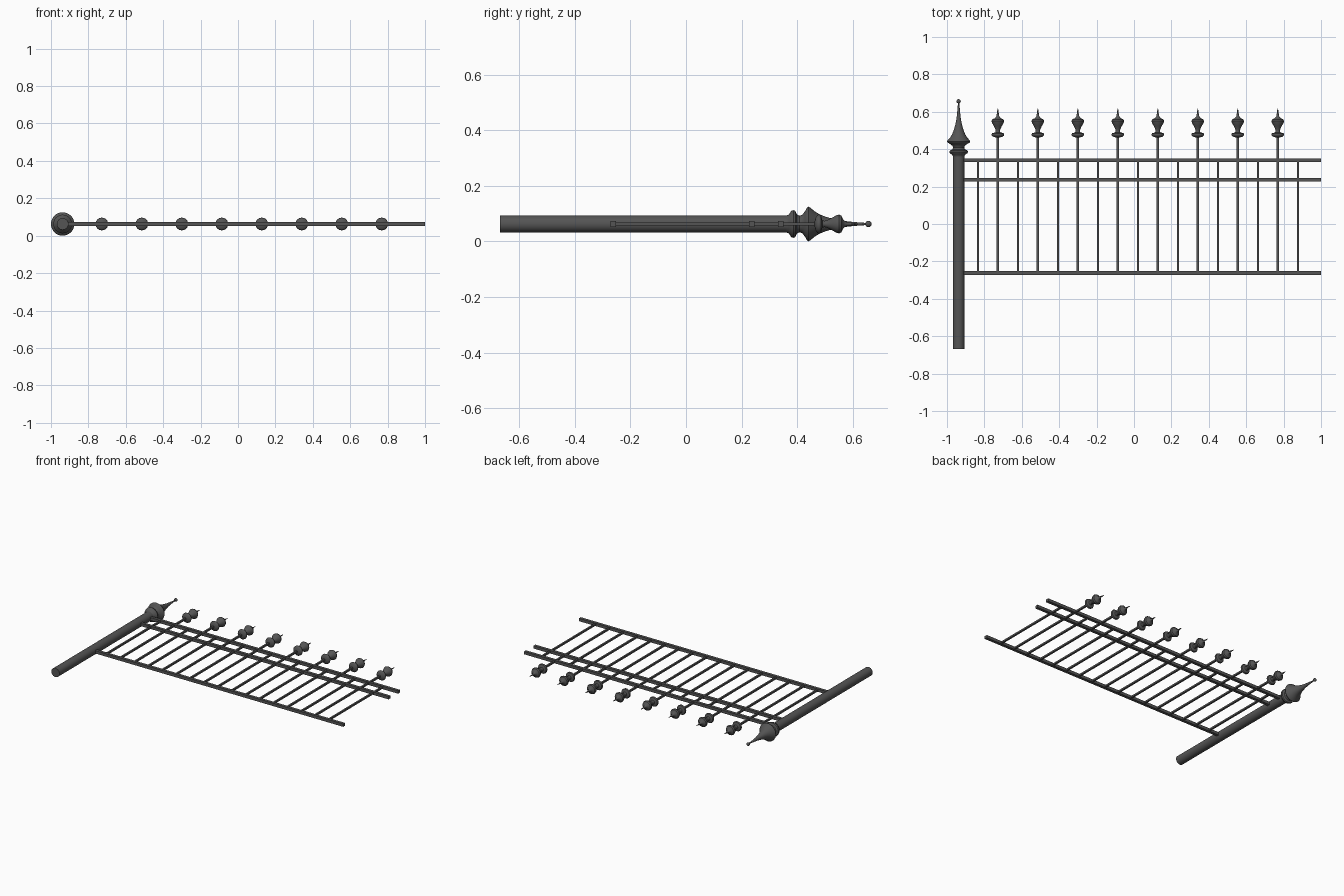
import bpy, bmesh, math
from mathutils import Matrix

if "Cube" in bpy.data.objects:
    bpy.data.objects.remove(bpy.data.objects["Cube"])

ZC = 0.0625          # height of the fence's mid-plane
POST_X = -0.9375

iron = bpy.data.materials.new("dark_iron")
iron.diffuse_color = (0.09, 0.09, 0.09, 1)
iron.use_nodes = True
iron.node_tree.nodes["Principled BSDF"].inputs["Base Color"].default_value = iron.diffuse_color


def finish(bm, name, smooth):
    bmesh.ops.recalc_face_normals(bm, faces=bm.faces)
    me = bpy.data.meshes.new(name)
    bm.to_mesh(me)
    bm.free()
    me.materials.append(iron)
    ob = bpy.data.objects.new(name, me)
    bpy.context.collection.objects.link(ob)
    if smooth:
        bpy.ops.object.select_all(action='DESELECT')
        ob.select_set(True)
        bpy.context.view_layer.objects.active = ob
        bpy.ops.object.shade_smooth_by_angle(angle=math.radians(40))
    return ob


def lathe(name, x, profile, sides=32):
    """Revolve (radius, y) points around an axis parallel to y."""
    bm = bmesh.new()
    rings = []
    for r, y in profile:
        rings.append([bm.verts.new((x + r * math.cos(a), y, ZC + r * math.sin(a)))
                      for a in (2 * math.pi * i / sides for i in range(sides))])
    for lo, hi in zip(rings, rings[1:]):
        for i in range(sides):
            j = (i + 1) % sides
            bm.faces.new((lo[i], lo[j], hi[j], hi[i]))
    bm.faces.new(rings[0])
    bm.faces.new(rings[-1])
    return finish(bm, name, True)


def bar(name, x0, x1, y0, y1, depth):
    bm = bmesh.new()
    m = Matrix.Translation(((x0 + x1) / 2, (y0 + y1) / 2, ZC)) @ Matrix.Diagonal((x1 - x0, y1 - y0, depth, 1))
    bmesh.ops.create_cube(bm, size=1, matrix=m)
    return finish(bm, name, False)


# Round post
lathe("post", POST_X, [(0.031, -0.668), (0.031, 0.375)])

# Turned post finial: collar, neck, flared bell, needle and ball
ball = [(0.0115 * math.sin(t), 0.656 - 0.0115 * math.cos(t))
        for t in (math.pi * (0.12 + 0.86 * i / 8) for i in range(9))]
lathe("post_finial", POST_X, [
    (0.031, 0.362), (0.034, 0.370), (0.047, 0.378), (0.050, 0.386), (0.047, 0.393),
    (0.034, 0.399), (0.030, 0.408), (0.033, 0.418), (0.046, 0.428), (0.060, 0.436),
    (0.0625, 0.441), (0.059, 0.447), (0.046, 0.462), (0.035, 0.480), (0.026, 0.502),
    (0.018, 0.530), (0.012, 0.560), (0.008, 0.595), (0.005, 0.630)] + ball)

# Three horizontal rails
for name, y in (("top_rail", 0.341), ("middle_rail", 0.237), ("bottom_rail", -0.262)):
    bar(name, POST_X, 1.0, y - 0.01, y + 0.01, 0.02)

# Short pickets, ending at the top rail
for i in range(9):
    x = -0.834 + 0.2138 * i
    bar(f"short_picket_{i + 1}", x - 0.006, x + 0.006, -0.262, 0.341, 0.012)

# Tall pickets with turned spear tips
for i in range(8):
    x = -0.728 + 0.2138 * i
    bar(f"tall_picket_{i + 1}", x - 0.006, x + 0.006, -0.262, 0.480, 0.012)
    lathe(f"picket_finial_{i + 1}", x, [
        (0.007, 0.462), (0.026, 0.467), (0.033, 0.473), (0.034, 0.479), (0.031, 0.485),
        (0.014, 0.490), (0.011, 0.497), (0.014, 0.508), (0.022, 0.525), (0.031, 0.540),
        (0.034, 0.550), (0.030, 0.559), (0.015, 0.566), (0.008, 0.576), (0.005, 0.592),
        (0.0015, 0.618)], sides=24)
